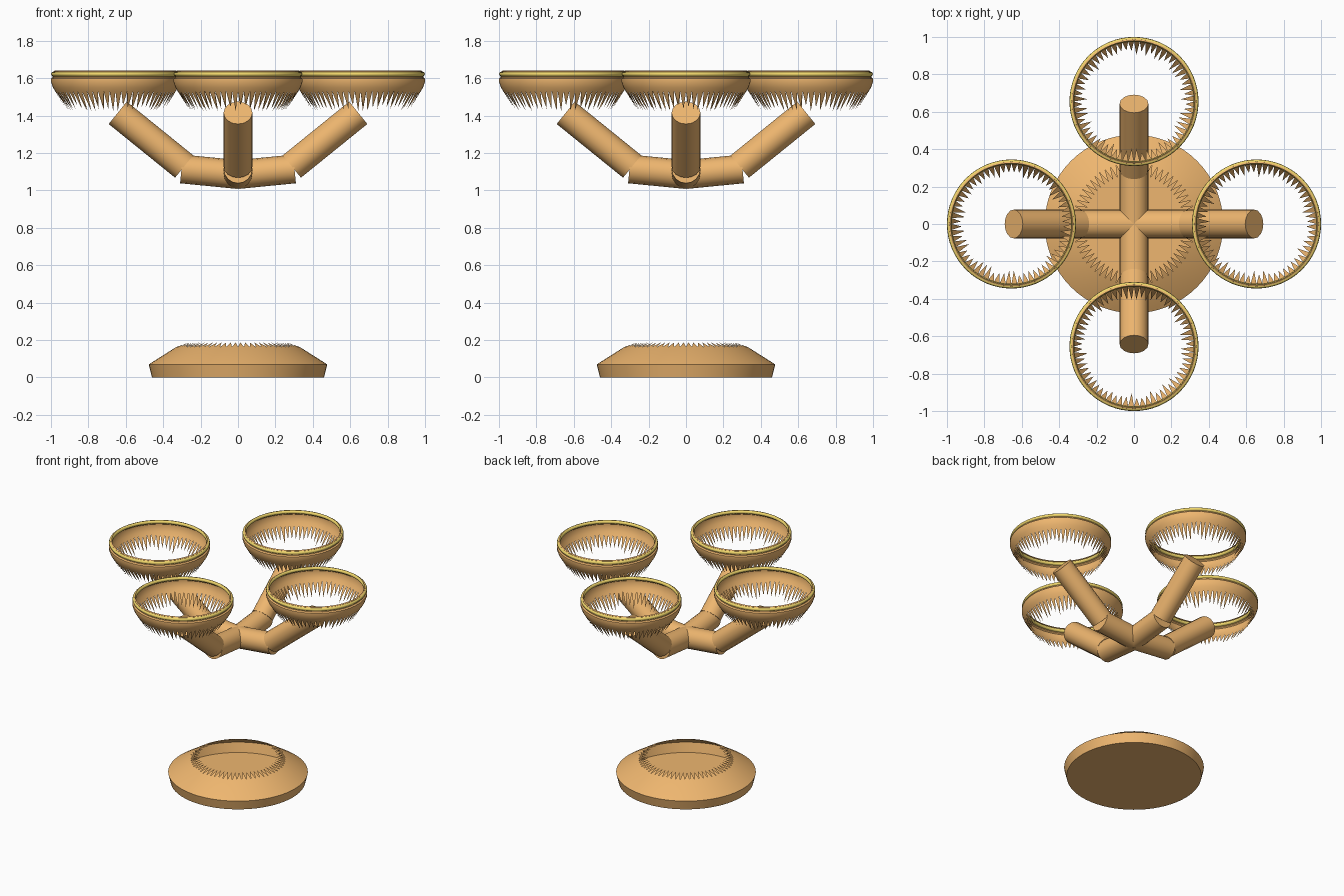
import bpy, bmesh, math, random
from mathutils import Vector

if "Cube" in bpy.data.objects:
    bpy.data.objects.remove(bpy.data.objects["Cube"])

random.seed(4)
TEETH = 64


def material(name, color):
    m = bpy.data.materials.new(name)
    m.diffuse_color = color
    m.use_nodes = True
    m.node_tree.nodes["Principled BSDF"].inputs["Base Color"].default_value = m.diffuse_color
    return m


ORANGE = material("orange_metal", (0.86, 0.47, 0.16, 1))
GOLD = material("gold", (0.88, 0.68, 0.15, 1))


def finish(obj, mat, angle=30):
    obj.data.materials.clear()
    obj.data.materials.append(mat)
    bpy.ops.object.select_all(action='DESELECT')
    obj.select_set(True)
    bpy.context.view_layer.objects.active = obj
    bpy.ops.object.shade_smooth_by_angle(angle=math.radians(angle))
    return obj


def toothed_shell(name, center, profile, tips, closed_bottom):
    """Open turned wall; pointed triangular teeth continue its last ring."""
    bm = bmesh.new()
    rings = []
    for r, z in profile:
        rings.append([bm.verts.new((r * math.cos(a), r * math.sin(a), z))
                      for a in (2 * math.pi * i / TEETH for i in range(TEETH))])
    for lo, hi in zip(rings, rings[1:]):
        for i in range(TEETH):
            j = (i + 1) % TEETH
            bm.faces.new((lo[i], lo[j], hi[j], hi[i]))
    last = rings[-1]
    for i in range(TEETH):
        r, z = random.choice(tips)
        a = 2 * math.pi * (i + 0.5) / TEETH
        tip = bm.verts.new((r * math.cos(a), r * math.sin(a), z))
        bm.faces.new((last[i], last[(i + 1) % TEETH], tip))
    if closed_bottom:
        bm.faces.new(rings[0][::-1])
    else:
        bmesh.ops.reverse_faces(bm, faces=bm.faces)
    mesh = bpy.data.meshes.new(name)
    bm.to_mesh(mesh)
    bm.free()
    obj = bpy.data.objects.new(name, mesh)
    bpy.context.collection.objects.link(obj)
    obj.location = center
    return finish(obj, ORANGE)


def tube(name, a, b, radius=0.077):
    a, b = Vector(a), Vector(b)
    d = b - a
    bpy.ops.mesh.primitive_cylinder_add(vertices=16, radius=radius,
                                        depth=d.length, location=(a + b) / 2)
    obj = bpy.context.object
    obj.name = name
    obj.rotation_euler = d.to_track_quat('Z', 'Y').to_euler()
    return finish(obj, ORANGE)


# Hollow foot with a toothed opening
toothed_shell("base", (0, 0, 0), [(0.46, 0), (0.477, 0.07), (0.33, 0.163)],
              [(0.26, 0.187)], True)

# Four arms, each with an open dish and a gold rim
for k, side in enumerate(("right", "back", "left", "front")):
    c, s = round(math.cos(k * math.pi / 2)), round(math.sin(k * math.pi / 2))

    def at(r, z):
        return (r * c, r * s, z)

    tube(side + "_lower_arm", at(0, 1.085), at(0.302, 1.115))
    tube(side + "_upper_arm", at(0.288, 1.128), at(0.643, 1.415))
    toothed_shell(side + "_dish", at(0.655, 0),
                  [(0.325, 1.64), (0.333, 1.635), (0.336, 1.605), (0.345, 1.598), (0.345, 1.58), (0.334, 1.55), (0.322, 1.53)],
                  [(0.275, 1.455), (0.27, 1.445), (0.265, 1.435), (0.25, 1.425)], False)
    bpy.ops.mesh.primitive_torus_add(major_radius=0.332, minor_radius=0.0125,
                                     major_segments=64, minor_segments=10,
                                     location=at(0.655, 1.622))
    rim = bpy.context.object
    rim.name = side + "_gold_rim"
    finish(rim, GOLD, 50)
